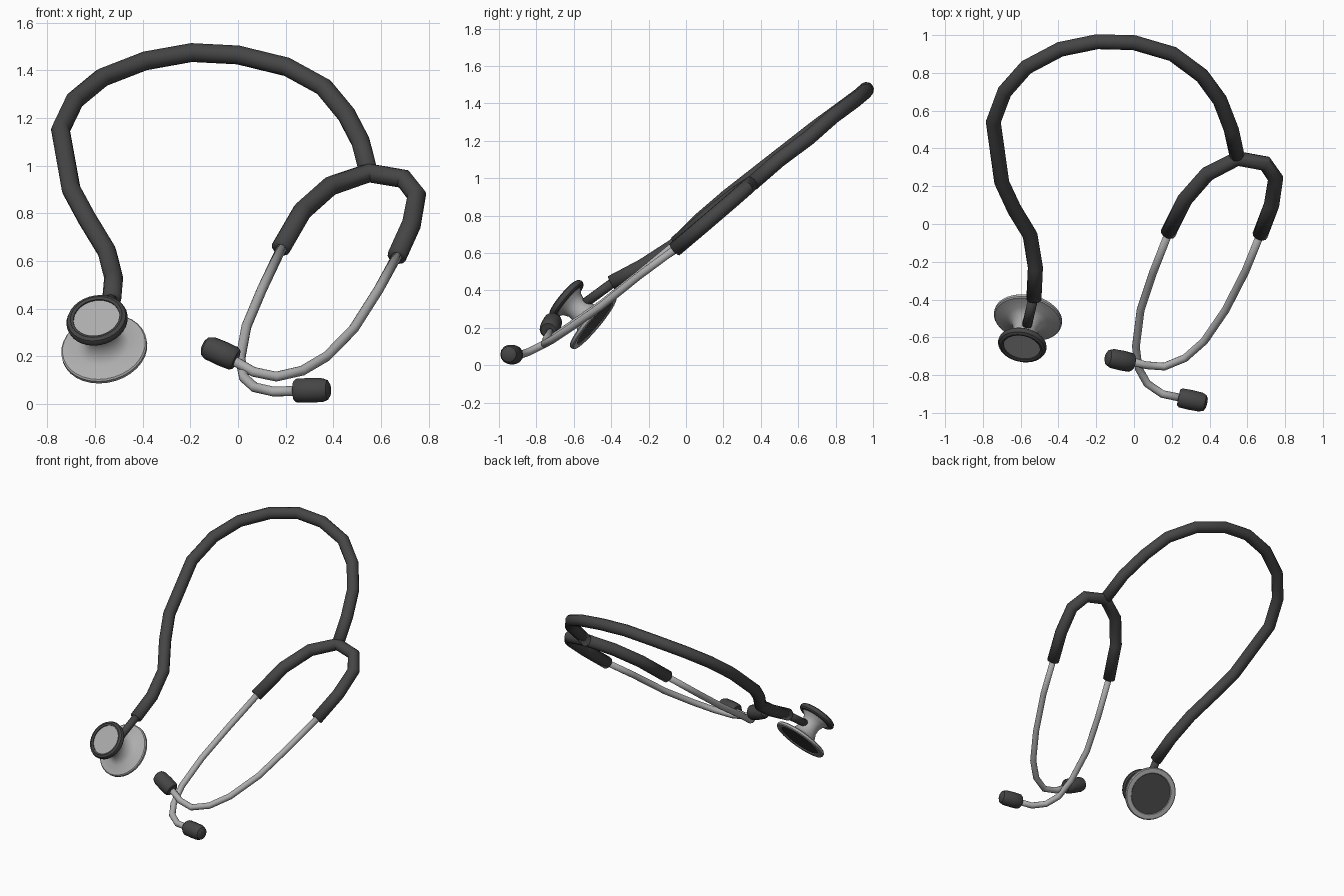
import bpy, math
from mathutils import Vector

if "Cube" in bpy.data.objects:
    bpy.data.objects.remove(bpy.data.objects["Cube"])


def material(name, v):
    m = bpy.data.materials.new(name)
    m.diffuse_color = (v, v, v, 1)
    m.use_nodes = True
    m.node_tree.nodes["Principled BSDF"].inputs["Base Color"].default_value = m.diffuse_color
    return m


DARK = material("dark rubber", 0.06)
METAL = material("grey metal", 0.42)


def finish(ob, angle=35):
    bpy.ops.object.select_all(action='DESELECT')
    ob.select_set(True)
    bpy.context.view_layer.objects.active = ob
    bpy.ops.object.shade_smooth_by_angle(angle=math.radians(angle))
    return ob


def tube(name, pts, radius, mat):
    """Round tube swept through a list of points, with closed ends."""
    cu = bpy.data.curves.new(name + "_path", 'CURVE')
    cu.dimensions = '3D'
    cu.bevel_depth = radius
    cu.bevel_resolution = 4
    cu.use_fill_caps = True
    sp = cu.splines.new('POLY')
    sp.points.add(len(pts) - 1)
    for p, c in zip(sp.points, pts):
        p.co = (*c, 1)
    tmp = bpy.data.objects.new(name + "_tmp", cu)
    bpy.context.collection.objects.link(tmp)
    dg = bpy.context.evaluated_depsgraph_get()
    me = bpy.data.meshes.new_from_object(tmp.evaluated_get(dg))
    bpy.data.objects.remove(tmp)
    me.materials.clear()
    me.materials.append(mat)
    ob = bpy.data.objects.new(name, me)
    bpy.context.collection.objects.link(ob)
    return finish(ob)


def lathe(name, profile, origin, axis, mat, sides=32):
    """Revolve (radius, height) pairs around an axis; radius 0 makes a pole."""
    q = Vector(axis).normalized().to_track_quat('Z', 'Y')
    verts, rings, faces = [], [], []
    for r, h in profile:
        n = 1 if r == 0 else sides
        rings.append([len(verts) + i for i in range(n)])
        for i in range(n):
            a = 2 * math.pi * i / sides
            verts.append(Vector(origin) + q @ Vector((r * math.cos(a), r * math.sin(a), h)))
    for a, b in zip(rings, rings[1:]):
        for i in range(sides):
            j = (i + 1) % sides
            f = [a[i % len(a)], a[j % len(a)], b[j % len(b)], b[i % len(b)]]
            faces.append(list(dict.fromkeys(f)))
    me = bpy.data.meshes.new(name)
    me.from_pydata(verts, [], faces)
    me.materials.append(mat)
    ob = bpy.data.objects.new(name, me)
    bpy.context.collection.objects.link(ob)
    return finish(ob)


# long rubber hose
tube("main_hose", [
    (-.53, -.40, .44), (-.522, -.23, .53), (-.55, -.06, .64), (-.635, .08, .78),
    (-.70, .22, .90), (-.745, .54, 1.15), (-.685, .70, 1.275), (-.57, .83, 1.37),
    (-.39, .925, 1.44), (-.195, .965, 1.475), (0, .96, 1.465), (.205, .90, 1.415),
    (.36, .785, 1.33), (.455, .655, 1.215), (.515, .50, 1.10), (.548, .35, .97)], .04, DARK)

# forked yoke
tube("yoke", [
    (.18, -.05, .655), (.27, .13, .81), (.388, .265, .915), (.548, .347, .97),
    (.695, .32, .945), (.75, .24, .875), (.728, .10, .755), (.667, -.06, .62)], .041, DARK)

# metal ear tubes
tube("left_ear_tube", [
    (.19, -.03, .67), (.10, -.26, .48), (.035, -.455, .325), (.01, -.65, .19),
    (.025, -.765, .11), (.07, -.845, .07), (.15, -.9, .052), (.27, -.925, .056)], .021, METAL)
tube("right_ear_tube", [
    (.675, -.04, .635), (.59, -.25, .48), (.485, -.455, .315), (.372, -.62, .20),
    (.27, -.71, .14), (.16, -.755, .115), (.065, -.748, .135), (-.04, -.72, .195)], .021, METAL)

# ear tips
TIP = [(0, 0), (.042, 0), (.051, .012), (.053, .06), (.051, .12), (.042, .143), (.025, .153), (0, .155)]
lathe("left_ear_tip", TIP, (.236, -.918, .056), (.15, -.032, .003), DARK, 14)
lathe("right_ear_tip", TIP, (-.008, -.735, .186), (-.13, .028, .057), DARK, 14)

# chest piece, turned around one tilted axis
C, N = (-.562, -.50, .235), (-.16, -.76, .63)
lathe("chest_bell", [
    (.14, -.012), (.145, -.018), (.176, -.018), (.182, -.012), (.182, .002), (.176, .008),
    (.11, .018), (.08, .04), (.063, .08), (.062, .115), (.075, .145), (.1, .168), (.1, .175)], C, N, METAL)
lathe("diaphragm", [(0, -.013), (.142, -.013), (.142, -.006), (0, -.006)], C, N, DARK)
lathe("small_rim", [
    (.096, .165), (.118, .165), (.128, .174), (.13, .187), (.124, .2), (.11, .207),
    (.098, .203), (.096, .165)], C, N, DARK)
lathe("small_membrane", [(0, .185), (.098, .185), (.098, .197), (0, .197)], C, N, METAL)

# stem joining the hose to the chest piece
tube("chest_stem", [(-.53, -.38, .45), (-.57, -.55, .325)], .026, DARK)

# make every surface face outward
for ob in bpy.context.collection.objects:
    bpy.context.view_layer.objects.active = ob
    bpy.ops.object.mode_set(mode='EDIT')
    bpy.ops.mesh.select_all(action='SELECT')
    bpy.ops.mesh.remove_doubles(threshold=.0001)
    bpy.ops.mesh.normals_make_consistent(inside=ob.name == "unused")
    bpy.ops.object.mode_set(mode='OBJECT')
